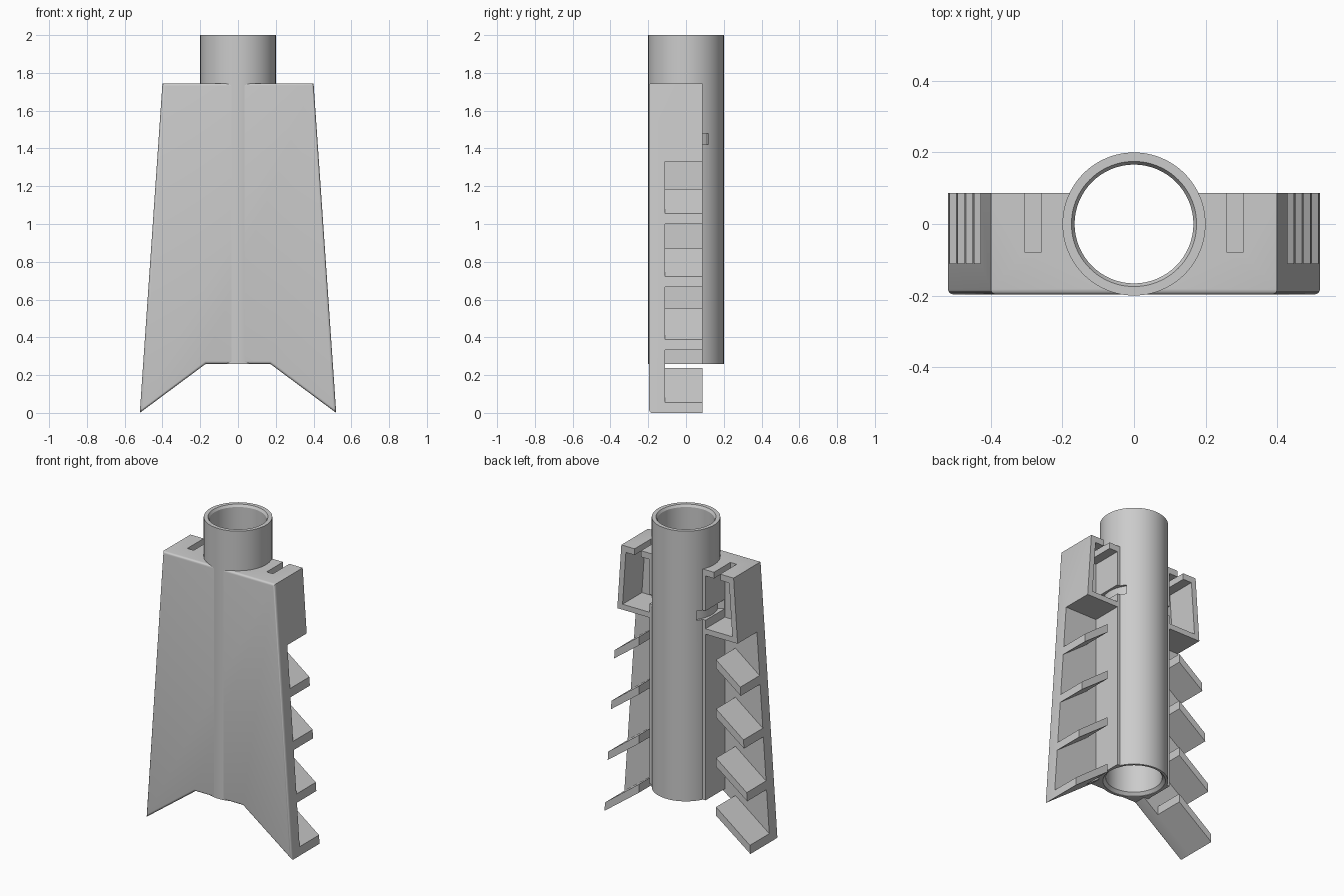
import bpy, bmesh, math

cube = bpy.data.objects.get("Cube")
if cube:
    bpy.data.objects.remove(cube, do_unlink=True)

grey = bpy.data.materials.new("plain_grey")
grey.use_nodes = True
GREY = (0.6, 0.6, 0.6, 1)
grey.diffuse_color = GREY
grey.node_tree.nodes["Principled BSDF"].inputs["Base Color"].default_value = GREY

FRONT, PLATE_BACK, BACK = -0.197, -0.11, 0.087
TOP, NOTCH, BOX_BOTTOM = 1.745, 0.26, 1.33
WEB, WALL, FIN_IN = 0.2, 0.035, 0.275
SLOPE = NOTCH / 0.35


def edge_x(z):
    """Half width of the tapered body at height z."""
    return 0.52 - 0.12 * z / TOP


def make(name, bm):
    bmesh.ops.recalc_face_normals(bm, faces=bm.faces)
    mesh = bpy.data.meshes.new(name)
    bm.to_mesh(mesh)
    bm.free()
    mesh.materials.append(grey)
    obj = bpy.data.objects.new(name, mesh)
    bpy.context.collection.objects.link(obj)
    return obj


def prism(name, points, low, high, axis="y", round_front=0):
    """Extrude an outline along y (points are x, z) or z (points are x, y)."""
    bm = bmesh.new()
    place = (lambda p, d: (p[0], d, p[1])) if axis == "y" else (lambda p, d: (p[0], p[1], d))
    face = bm.faces.new([bm.verts.new(place(p, low)) for p in points])
    new = bmesh.ops.extrude_face_region(bm, geom=[face])["geom"]
    step = place((0, 0), high - low)
    bmesh.ops.translate(bm, vec=step, verts=[g for g in new if isinstance(g, bmesh.types.BMVert)])
    if round_front:
        bmesh.ops.recalc_face_normals(bm, faces=bm.faces)
        rim = [e for e in bm.edges if all(abs(v.co.y - low) < 1e-5 for v in e.verts)]
        bmesh.ops.bevel(bm, geom=rim, offset=round_front, segments=4, profile=0.5, affect="EDGES")
    return make(name, bm)


def lathe(name, profile, steps=96):
    """Spin a closed (radius, z) outline around the z axis."""
    bm = bmesh.new()
    rings = []
    for i in range(steps):
        a = math.tau * i / steps
        rings.append([bm.verts.new((r * math.cos(a), r * math.sin(a), z)) for r, z in profile])
    n = len(profile)
    for i in range(steps):
        a, b = rings[i], rings[(i + 1) % steps]
        for j in range(n):
            k = (j + 1) % n
            bm.faces.new([a[j], b[j], b[k], a[k]])
    return make(name, bm)


def cut(obj, cutter):
    mod = obj.modifiers.new("cut", "BOOLEAN")
    mod.operation, mod.solver, mod.object = "DIFFERENCE", "EXACT", cutter
    bpy.context.view_layer.objects.active = obj
    bpy.ops.object.modifier_apply(modifier=mod.name)


def box(x0, x1, z0, z1):
    return [(x0, z0), (x1, z0), (x1, z1), (x0, z1)]


def flip(points, side):
    return [(x * side, v) for x, v in points]


# Tube with chamfered bore ends
tube = lathe("tube", [(0.2, NOTCH), (0.2, 2), (0.175, 2), (0.166, 1.985),
                      (0.166, NOTCH + 0.02), (0.185, NOTCH)])

# Tapered body with a notched foot and rounded front rim
half = [(0.17, NOTCH), (edge_x(0), 0), (edge_x(TOP), TOP)]
body = prism("body", half + flip(half[::-1], -1), FRONT, BACK, round_front=0.014)

# Round passage for the tube, and clearance below the central web
bore = bmesh.new()
bmesh.ops.create_cone(bore, cap_ends=True, segments=96, radius1=0.183, radius2=0.183, depth=4)
cutters = [make("bore_cutter", bore),
           prism("foot_cutter", box(-1, 1, -0.5, NOTCH), PLATE_BACK, 1)]
grooves = []
for side in (1, -1):
    # Open space behind the plate, under the top boxes
    cutters.append(prism("bay_cutter", flip(box(WEB, 1, 0.1, BOX_BOTTOM), side), PLATE_BACK, 1))
    # Hollow of the top box
    low, high = BOX_BOTTOM + WALL, TOP - 0.04
    hollow = [(WEB, low), (edge_x(low) - WALL, low), (edge_x(high) - WALL, high), (WEB, high)]
    cutters.append(prism("hollow_cutter", flip(hollow, side), PLATE_BACK, 1))
    # Slot in the top
    cutters.append(prism("slot_cutter", flip(box(0.26, 0.305, 1.65, 1.9), side), -0.08, 1))
    # Curved strap groove along the web and tube
    arc = [math.radians(-28 + 65 * i / 16) for i in range(17)]
    band = [(0.23 * math.cos(a), 0.23 * math.sin(a)) for a in arc]
    band += [(0.186 * math.cos(a), 0.186 * math.sin(a)) for a in reversed(arc)]
    grooves.append(prism("groove_cutter", flip(band, side), 1.42, 1.48, axis="z"))

for cutter in cutters + grooves:
    cut(body, cutter)
for cutter in grooves:
    cut(tube, cutter)
for cutter in cutters + grooves:
    bpy.data.objects.remove(cutter, do_unlink=True)

# Sloping fins down both sides
parts = [tube, body]
for side, label in ((1, "left"), (-1, "right")):
    for i in range(4):
        z = i / 3
        out, thick = edge_x(z), 0.055
        rise = (out - FIN_IN) * SLOPE
        fin = [(FIN_IN, z + rise), (out, z), (edge_x(z + thick), z + thick),
               (FIN_IN, z + rise + thick)]
        parts.append(prism(f"{label}_fin_{i + 1}", flip(fin, side), PLATE_BACK, BACK))

bpy.ops.object.select_all(action="DESELECT")
for part in parts:
    part.select_set(True)
bpy.context.view_layer.objects.active = tube
bpy.ops.object.shade_smooth_by_angle(angle=math.radians(30))
